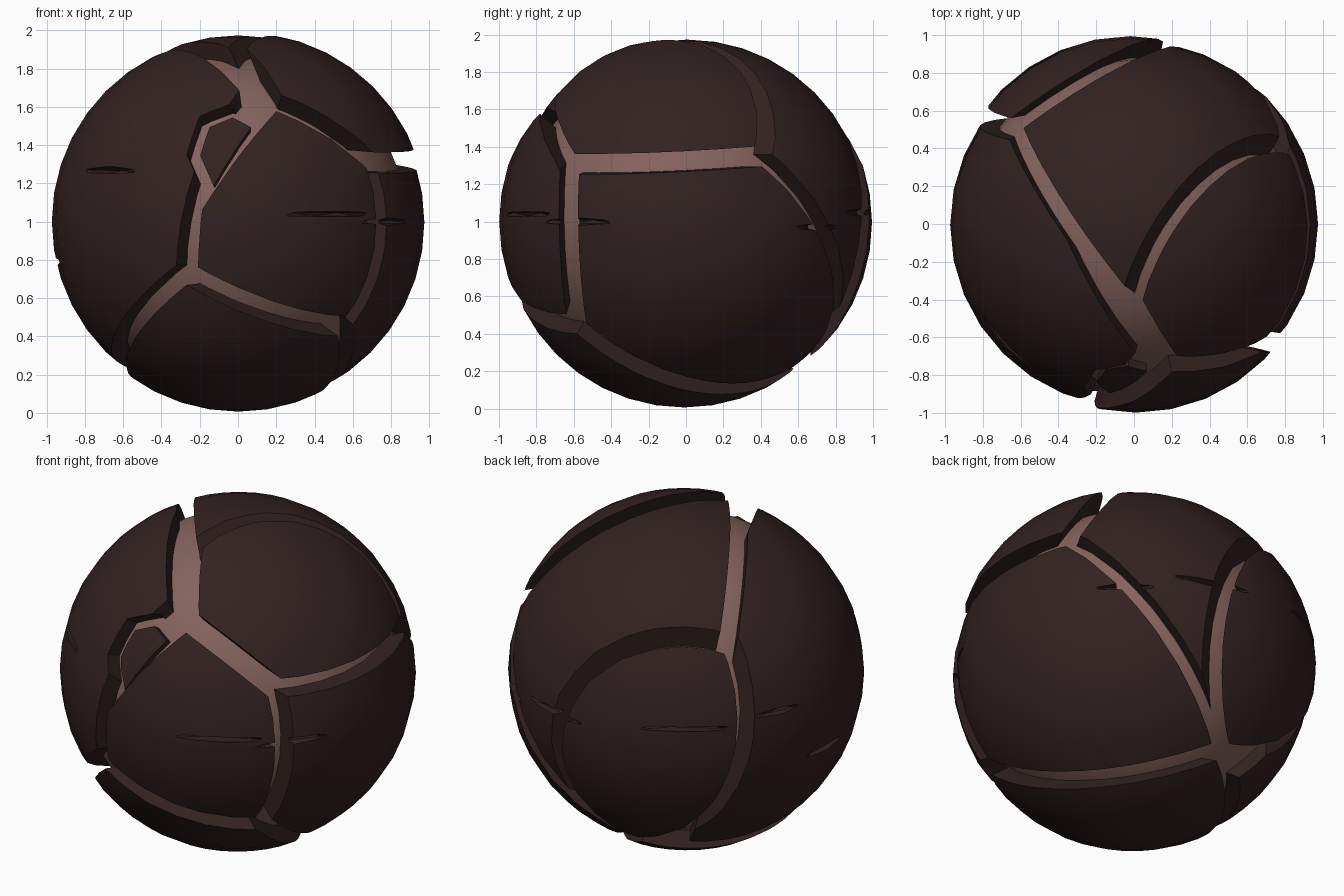
import bpy, bmesh
from mathutils import Vector as V, Matrix

if "Cube" in bpy.data.objects:
    bpy.data.objects.remove(bpy.data.objects["Cube"])

R, CORE, GAP = 0.965, 0.88, 0.043
UP = V((0, 0, 1))
O = V((0, 0, 0))


def material(name, rgb):
    m = bpy.data.materials.new(name)
    m.diffuse_color = (*rgb, 1)
    m.use_nodes = True
    m.node_tree.nodes["Principled BSDF"].inputs["Base Color"].default_value = m.diffuse_color
    return m


DARK = material("dark crust", (0.033, 0.0155, 0.0155))
LIGHT = material("brown core", (0.23, 0.125, 0.11))


def add_object(name, bm, mat):
    me = bpy.data.meshes.new(name)
    bm.to_mesh(me)
    bm.free()
    ob = bpy.data.objects.new(name, me)
    bpy.context.collection.objects.link(ob)
    me.materials.append(mat)
    return ob


def ball(radius):
    bm = bmesh.new()
    bmesh.ops.create_uvsphere(bm, u_segments=32, v_segments=20, radius=radius)
    return bm


def plane(a, b, c):
    n = (b - a).cross(c - a).normalized()
    return n, n.dot(a)


def cut_ball(radius, home, planes, gap):
    """Ball trimmed to the side of every plane that holds the home point."""
    bm = ball(radius)
    for n, d in planes:
        if n.dot(home) < d:
            n, d = -n, -d
        # slanted cuts get a smaller offset so the surface gap stays even
        offset = gap * max(0.1, 1 - (d / R) ** 2) ** .5
        g = bm.verts[:] + bm.edges[:] + bm.faces[:]
        bmesh.ops.bisect_plane(bm, geom=g, plane_co=n * (d + offset), plane_no=n,
                               clear_inner=True, dist=1e-5)
        bmesh.ops.holes_fill(bm, edges=[e for e in bm.edges if e.is_boundary], sides=0)
    bmesh.ops.recalc_face_normals(bm, faces=bm.faces[:])
    return bm


# crack junctions on the ball, measured from its centre
low_left = V((-.25, -.85, -.25))
low_right = V((.52, -.56, -.51))
mid_right = V((.66, -.60, .30))
right_back = V((.76, .35, .34))
top_front = V((-.02, -.42, .82))
front_high = V((.17, -.70, .60))
left_back = V((-.60, .50, .42))
under_back = V((-.10, .60, -.71))

# crack planes between neighbouring plates
front_left = plane(low_left, V((-.23, -.91, .1)), O)
left_front = plane(low_left, V((-.225, -.91, .05)), V((.04, -.70, .63)))
front_chip = plane(V((-.18, -.90, .15)), front_high, O)
front_low = plane(low_left, V((.15, -.81, -.44)), low_right)
front_right = plane(low_right, V((.71, -.605, 0)), mid_right)
front_upper = plane(front_high, O, mid_right)
left_upper = plane(V((-.08, -.46, .80)), V((.10, -.70, .62)), O)
upper_left = plane(V((0, -.42, .82)), front_high, O)
left_top = plane(top_front, V((-.37, .04, .86)), left_back)
left_rear = plane(left_back, V((-.77, .55, .10)), under_back)
left_low = plane(low_left, V((-.55, -.38, -.60)), under_back)
right_low = plane(low_right, V((.34, .17, -.855)), under_back)
right_upper = plane(mid_right, V((.87, -.10, .31)), right_back)
right_top = plane(right_back, V((.62, .66, 0)), under_back)
top_upper = plane(V((0, -.42, .82)), V((.285, .14, .87)), right_back)
top_rear = plane(left_back, V((.05, .90, .25)), under_back)

# crust plates: direction of the middle, bounding cracks, outward drift
plates = {
    "left_plate": ((-.75, -.5, .05), [left_front, left_upper, left_top, left_rear, left_low], .01),
    "front_plate": ((.25, -.9, .05), [front_left, front_chip, front_low, front_right, front_upper], .035),
    "bottom_plate": ((.05, -.3, -.9), [front_low, left_low, right_low], .03),
    "right_plate": ((.85, .1, -.3), [front_right, right_upper, right_top, right_low], .01),
    "upper_right_plate": ((.65, -.3, .65), [top_upper, upper_left, front_upper, right_upper], .035),
    "top_plate": ((.1, .5, .8), [top_upper, left_top, top_rear, right_top], .01),
    "rear_plate": ((-.5, .8, -.1), [top_rear, left_rear], .035),
}
made = {}
for name, (home, planes, drift) in plates.items():
    home = V(home)
    bm = cut_ball(R, home, planes, GAP)
    bmesh.ops.translate(bm, vec=home.normalized() * drift + UP, verts=bm.verts)
    made[name] = add_object(name, bm, DARK)

# small loose chip and the hollow it leaves in the left plate
ring = [(-.13, .19), (.07, .50), (-.03, .55), (-.15, .50), (-.20, .35)]
ring = [V((x, -(.88 - x * x - z * z) ** .5, z)) for x, z in ring]
chip_home = sum(ring, O) / len(ring)
chip_planes = [plane(a, b, O) for a, b in zip(ring, ring[1:] + ring[:1])]
bm = cut_ball(.93, chip_home, chip_planes, 0.0)
bmesh.ops.translate(bm, vec=UP, verts=bm.verts)
made["chip"] = add_object("chip", bm, DARK)
bm = cut_ball(1.2, chip_home, chip_planes, -.06)
bmesh.ops.translate(bm, vec=UP, verts=bm.verts)
hollow = add_object("hollow_cutter", bm, DARK)

# thin horizontal nicks: position and half length
nicks = [((-.68, -.64, .27), .24), ((.48, -.87, .04), .28), ((.79, -.58, 0), .26),
         ((-.55, .80, .10), .28), ((-.88, .38, .13), .18), ((-.95, .02, -.21), .2),
         ((.25, .95, .05), .3), ((.66, .71, -.03), .2)]
bm = bmesh.new()
for p, half in nicks:
    p = V(p).normalized()
    side = UP.cross(p).normalized()
    frame = Matrix((side, p, p.cross(side))).transposed().to_4x4()
    m = Matrix.Translation(p * .97 + UP) @ frame @ Matrix.Diagonal((half, .05, .02, 1))
    bmesh.ops.create_icosphere(bm, subdivisions=1, radius=1, matrix=m)
bmesh.ops.recalc_face_normals(bm, faces=bm.faces[:])
nick = add_object("nick_cutter", bm, DARK)

for ob in made.values():
    cutters = [nick] if ob.name not in ("chip", "bottom_plate", "upper_right_plate") else []
    if ob.name == "left_plate":
        cutters.append(hollow)
    for c in cutters:
        mod = ob.modifiers.new("cut", 'BOOLEAN')
        mod.operation, mod.solver, mod.object = 'DIFFERENCE', 'EXACT', c

# bake the cuts, then drop the cutters
deps = bpy.context.evaluated_depsgraph_get()
baked = {ob: bpy.data.meshes.new_from_object(ob.evaluated_get(deps)) for ob in made.values()}
for ob, me in baked.items():
    ob.modifiers.clear()
    ob.data = me
for c in (nick, hollow):
    bpy.data.objects.remove(c)

# inner core showing through the cracks
bm = ball(CORE)
bmesh.ops.translate(bm, vec=UP, verts=bm.verts)
made["core"] = add_object("core", bm, LIGHT)

for ob in made.values():
    ob.select_set(True)
bpy.context.view_layer.objects.active = made["core"]
bpy.ops.object.shade_smooth_by_angle(angle=0.5)
